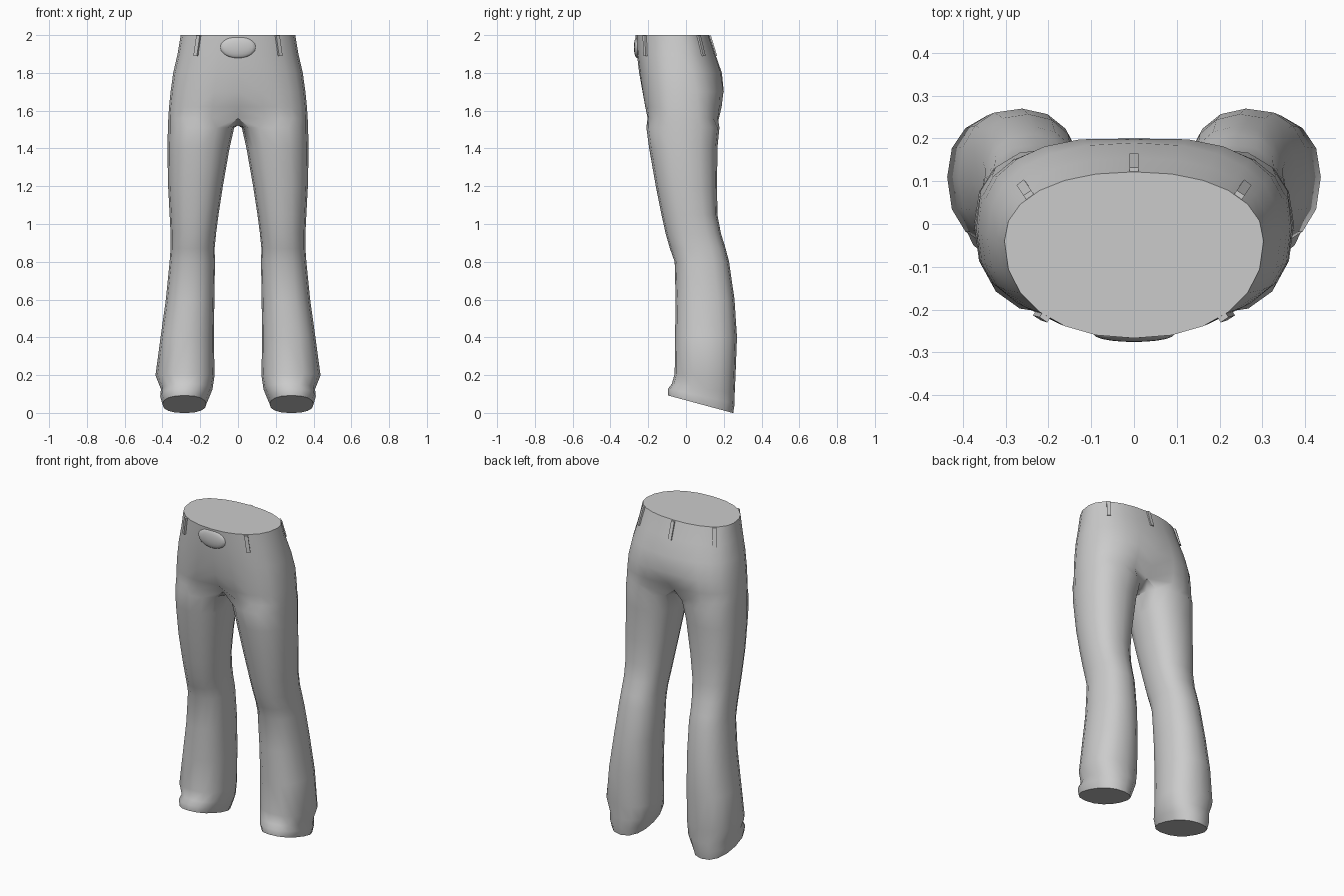
import bpy, bmesh, math
from mathutils import Vector

cube = bpy.data.objects.get("Cube")
if cube:
    bpy.data.objects.remove(cube, do_unlink=True)

mat = bpy.data.materials.new("grey_cloth")
mat.use_nodes = True
GREY = (0.6, 0.6, 0.6, 1)
mat.diffuse_color = GREY
mat.node_tree.nodes["Principled BSDF"].inputs["Base Color"].default_value = GREY


def section(inner, outer, front, back, side, power, deg):
    """Point of a rounded cross-section; 0 degrees is outward, -90 is front."""
    c, s = math.cos(math.radians(deg)), math.sin(math.radians(deg))
    mid = (inner + outer) / 2
    x = mid + (outer - mid) * math.copysign(abs(c) ** (2 / power), c)
    depth = back - side if s > 0 else side - front
    return x, side + depth * math.copysign(abs(s) ** (2 / power), s)


def finish(name, bm, smooth=True):
    bmesh.ops.recalc_face_normals(bm, faces=bm.faces)
    mesh = bpy.data.meshes.new(name)
    bm.to_mesh(mesh)
    bm.free()
    mesh.materials.append(mat)
    obj = bpy.data.objects.new(name, mesh)
    bpy.context.collection.objects.link(obj)
    bpy.ops.object.select_all(action="DESELECT")
    obj.select_set(True)
    bpy.context.view_layer.objects.active = obj
    if smooth:
        bpy.ops.object.shade_smooth_by_angle(angle=math.radians(40))
    return obj


# Hips: height, half width, front, back, widest y, squareness, centre dent
HIPS = [
    (2.0, .303, -.267, .122, -.04, 2.2, 0),
    (1.9, .32, -.26, .155, -.035, 2.3, 0),
    (1.8, .343, -.248, .19, -.03, 2.4, 0),
    (1.7, .357, -.235, .205, -.02, 2.6, .005),
    (1.62, .365, -.225, .198, -.015, 2.7, .025),
    (1.56, .369, -.217, .188, -.01, 2.8, .07),
]
# Legs: height, inner x, outer x, front, back, widest y, tilt of the ring
LEGS = [
    (1.51, .02, .371, -.21, .177, 0, 0),
    (1.4, .045, .374, -.195, .166, 0, 0),
    (1.2, .08, .37, -.16, .165, .01, 0),
    (1.05, .103, .362, -.13, .166, .03, 0),
    (.95, .116, .357, -.108, .185, .05, 0),
    (.87, .124, .357, -.085, .21, .07, 0),
    (.8, .122, .362, -.06, .228, .08, 0),
    (.6, .125, .382, -.055, .257, .1, 0),
    (.4, .128, .41, -.058, .27, .11, 0),
    (.2, .124, .437, -.06, .262, .11, .05),
    (.13, .135, .408, -.075, .258, .11, .15),
    (.09, .15, .412, -.095, .258, .09, .22),
    (.045, .168, .4, -.095, .25, .08, .27),
]
ARC, INNER = 12, 3       # outer spans, and points on the inside of the thigh
bm = bmesh.new()
hip_rings = []
for z, width, front, back, side, power, dent in HIPS:
    ring = []
    for i in range(ARC + 1):
        x, y = section(-width, width, front, back, side, power, -90 + 180 * i / ARC)
        y -= math.copysign(dent, y) * max(0, 1 - abs(x) / .16)
        ring.append(bm.verts.new((max(x, 0) if 0 < i < ARC else 0, y, z)))
    hip_rings.append(ring)
# Crotch seam closes the last hip ring into the top of a leg
last = hip_rings[-1]
y0, y1 = last[-1].co.y, last[0].co.y
seam = [bm.verts.new((0, y0 + (y1 - y0) * t, 1.522)) for t in (.2, .5, .8)]
leg_rings = [last + seam]
for z, inner, outer, front, back, side, tilt in LEGS:
    ring = []
    for i in range(ARC + 1 + INNER):
        deg = -138 + 276 * i / ARC if i <= ARC else 138 + 84 * (i - ARC) / (INNER + 1)
        x, y = section(inner, outer, front, back, side, 2.3, deg)
        ring.append(bm.verts.new((x, y, z - tilt * (y - .08))))
    leg_rings.append(ring)
for rings, closed in ((hip_rings, False), (leg_rings, True)):
    for a, b in zip(rings, rings[1:]):
        n = len(a)
        for i in range(n if closed else n - 1):
            j = (i + 1) % n
            bm.faces.new((a[i], a[j], b[j], b[i]))
bm.faces.new(hip_rings[0])       # closed waist
bm.faces.new(leg_rings[-1])      # closed hem
trousers = finish("trousers", bm)
mirror = trousers.modifiers.new("mirror", "MIRROR")
mirror.use_clip = True
mirror.merge_threshold = .001


# Belt loops: thin straps that follow the waistband
def belt_loop(name, deg, flip=1):
    bm = bmesh.new()
    rows = []
    for ring, z in ((HIPS[0], 1.997), (HIPS[1], 1.89)):
        _, width, front, back, side, power, _ = ring
        x, y = section(-width, width, front, back, side, power, deg)
        x2, y2 = section(-width, width, front, back, side, power, deg + 2)
        along = Vector((x2 - x, y2 - y, 0)).normalized()
        out = Vector((along.y, -along.x, 0))
        base = Vector((x, y, z))
        row = []
        for a, o in ((-.011, -.01), (.011, -.01), (.011, .01), (-.011, .01)):
            p = base + along * a + out * o
            row.append(bm.verts.new((p.x * flip, p.y, p.z)))
        rows.append(row)
    for i in range(4):
        j = (i + 1) % 4
        bm.faces.new((rows[0][i], rows[0][j], rows[1][j], rows[1][i]))
    for row in rows:
        bm.faces.new(row)
    finish(name, bm, smooth=False)


for label, flip in (("left", 1), ("right", -1)):
    belt_loop("front_belt_loop_" + label, -49, flip)
    belt_loop("back_belt_loop_" + label, 38, flip)
belt_loop("back_belt_loop_middle", 90)

# Oval buckle
bm = bmesh.new()
bmesh.ops.create_uvsphere(bm, u_segments=20, v_segments=10, radius=1)
for v in bm.verts:
    v.co = Vector((v.co.x * .094, v.co.y * .018 - .258, v.co.z * .058 + 1.936))
finish("buckle", bm)
